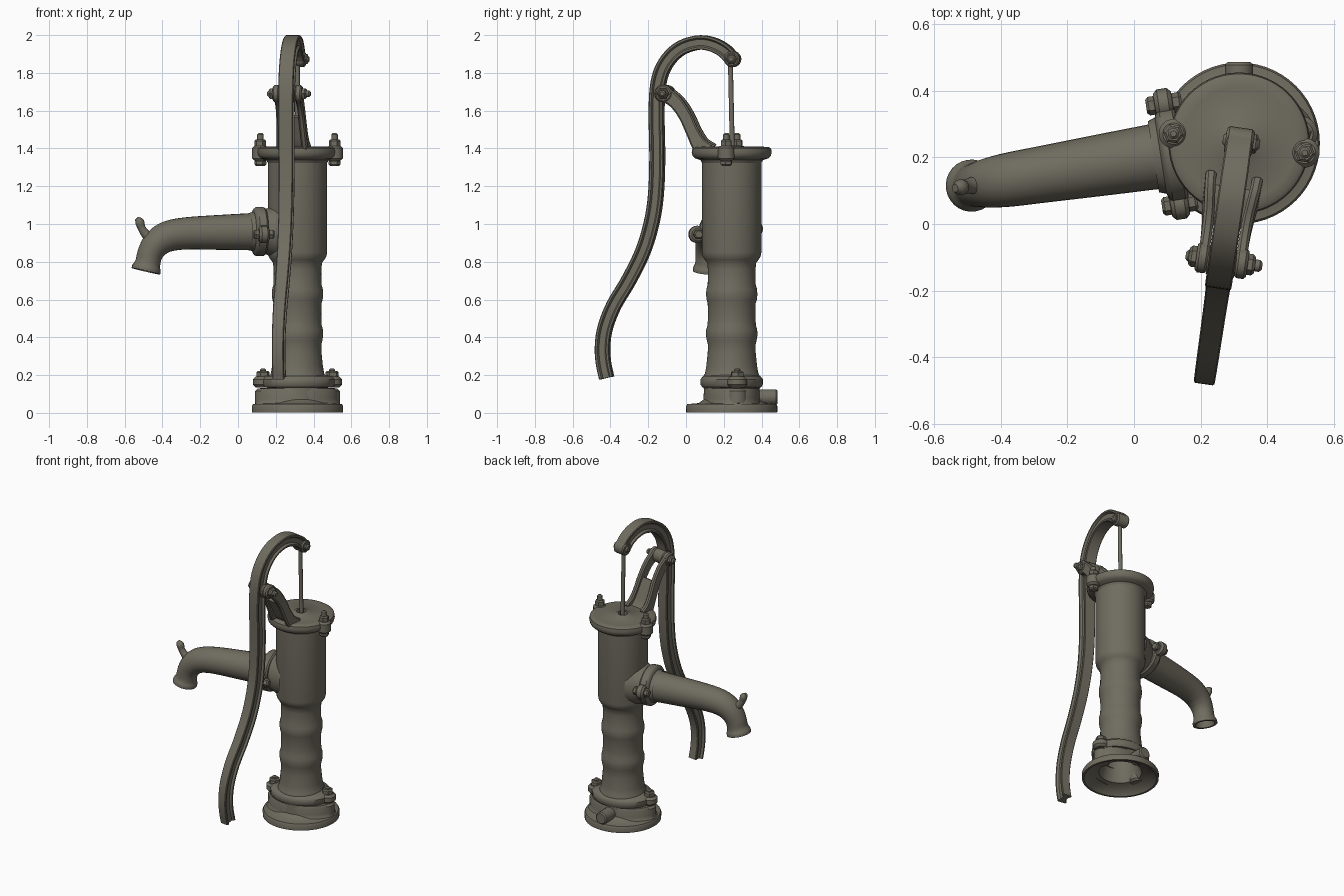
import bpy, bmesh, math
from mathutils import Vector, Matrix

if "Cube" in bpy.data.objects:
    bpy.data.objects.remove(bpy.data.objects["Cube"])

iron = bpy.data.materials.new("olive_grey_iron")
iron.diffuse_color = (0.16, 0.15, 0.115, 1)
iron.use_nodes = True
iron.node_tree.nodes["Principled BSDF"].inputs["Base Color"].default_value = iron.diffuse_color

# Frames: pump axis, handle frame (turned clockwise), spout frame (turned anticlockwise)
CX, CY = 0.315, 0.242
AXIS = Matrix.Translation((CX, CY, 0))
HANDLE = AXIS @ Matrix.Rotation(math.radians(-8.3), 4, 'Z') @ Matrix.Translation((0, -CY, 0))
SPOUT = AXIS @ Matrix.Rotation(math.radians(9), 4, 'Z')
X, Y = Vector((1, 0, 0)), Vector((0, 1, 0))


def loft(name, rings, M, cap=True):
    bm = bmesh.new()
    rows = [[bm.verts.new(M @ Vector(p)) for p in ring] for ring in rings]
    n = len(rows[0])
    for a, b in zip(rows, rows[1:]):
        for i in range(n):
            j = (i + 1) % n
            bm.faces.new((a[i], a[j], b[j], b[i]))
    if cap:
        bm.faces.new(rows[0])
        bm.faces.new(rows[-1])
    bmesh.ops.remove_doubles(bm, verts=bm.verts, dist=1e-5)
    bmesh.ops.recalc_face_normals(bm, faces=bm.faces)
    me = bpy.data.meshes.new(name)
    bm.to_mesh(me)
    bm.free()
    me.materials.append(iron)
    ob = bpy.data.objects.new(name, me)
    bpy.context.collection.objects.link(ob)
    return ob


def lathe(name, profile, M=AXIS, sy=1.0, seg=56):
    rings = [[(r * math.cos(k * math.tau / seg), r * sy * math.sin(k * math.tau / seg), z)
              for k in range(seg)] for r, z in profile]
    return loft(name, rings, M, cap=False)


def rod(name, a, b, r, M, seg=20, c=0.008):
    """Round (or hexagonal) bar from a to b with chamfered ends."""
    a, b = Vector(a), Vector(b)
    d = b - a
    h = d.length
    R = M @ Matrix.Translation(a) @ d.to_track_quat('Z', 'Y').to_matrix().to_4x4()
    prof = [(0, 0), (r - c, 0), (r, c), (r, h - c), (r - c, h), (0, h)]
    return lathe(name, prof, R, seg=seg)


def smooth_path(pts, steps=5):
    p = [Vector(q) for q in pts]
    p = [2 * p[0] - p[1]] + p + [2 * p[-1] - p[-2]]
    out = []
    for i in range(1, len(p) - 2):
        a, b, c, d = p[i - 1:i + 3]
        for s in range(steps):
            t = s / steps
            out.append(0.5 * (2 * b + (c - a) * t + (2 * a - 5 * b + 4 * c - d) * t * t
                              + (3 * b - a - 3 * c + d) * t ** 3))
    return out + [p[-2]]


def sweep_rings(pts, section, n):
    """Rings along a smooth path of (x, y, z, size); n is normal to the path's plane."""
    q = smooth_path(pts)
    rings = []
    for i, p in enumerate(q):
        t = (q[min(i + 1, len(q) - 1)] - q[max(i - 1, 0)]).to_3d().normalized()
        b = t.cross(n).normalized()
        rings.append([p.to_3d() + n * u + b * v for u, v in section(p[3])])
    return rings


def circle(r, seg=28):
    return [(r * math.cos(k * math.tau / seg), r * math.sin(k * math.tau / seg)) for k in range(seg)]


def bar(w, t, c=0.008):
    return [(w - c, -t), (w, c - t), (w, t - c), (w - c, t),
            (c - w, t), (-w, t - c), (-w, c - t), (c - w, -t)]


def i_beam(w):
    t, e, d = 0.038, 0.024, w - 0.013
    half = [(w - .004, -t), (w, -t + .004), (w, -e), (d, -e + .008), (d, e - .008), (w, e), (w, t - .004), (w - .004, t)]
    return half + [(-a, -b) for a, b in half]


# Hollow base plate, waisted skirt and rear drain boss
lathe("base_plate", [(0, 0.3), (0.1, 0.3), (0.11, 0.12), (0.135, 0.048), (0.2, 0.032), (0.228, 0.003),
                     (0.241, 0.003), (0.242, 0.035), (0.236, 0.046), (0.175, 0.052),
                     (0.15, 0.07), (0.145, 0.14)])
lathe("base_skirt", [(0.235, 0.04), (0.222, 0.055), (0.216, 0.075), (0.214, 0.115), (0.205, 0.13),
                     (0.15, 0.134)], SPOUT, sy=0.68)
lathe("base_collar", [(0.15, 0.132), (0.19, 0.136), (0.2, 0.15), (0.2, 0.178), (0.185, 0.194),
                      (0.13, 0.205)], SPOUT, sy=0.82)
rod("drain_boss", (0, 0.125, 0.083), (0, 0.243, 0.083), 0.042, AXIS)
for s, side in ((-1, "left"), (1, "right")):
    x = s * 0.185
    rod("base_lug_" + side, (x, 0, 0.135), (x, 0, 0.192), 0.053, SPOUT, c=0.014)
    rod("base_lower_lug_" + side, (x * .93, 0, 0.04), (x * .93, 0, 0.128), 0.055, SPOUT, c=0.012)
    rod("base_nut_" + side, (x, 0, 0.185), (x, 0, 0.222), 0.036, SPOUT, seg=6)
    rod("base_stud_" + side, (x, 0, 0.2), (x, 0, 0.236), 0.017, SPOUT, seg=12)

# Column with raised bands, then the wider cylinder
lathe("column", [(0.15, 0.13), (0.152, 0.19), (0.141, 0.21), (0.134, 0.25), (0.127, 0.32), (0.126, 0.36),
                 (0.132, 0.385), (0.136, 0.41), (0.135, 0.44), (0.128, 0.465), (0.126, 0.5),
                 (0.127, 0.58), (0.133, 0.6), (0.136, 0.625), (0.134, 0.655), (0.127, 0.68),
                 (0.126, 0.76), (0.13, 0.795), (0.142, 0.81), (0.153, 0.828), (0.157, 0.85),
                 (0.157, 1.35)])

# Top cover with rod hole, bolted at two lugs
lathe("top_cover", [(0.155, 1.32), (0.165, 1.338), (0.195, 1.348), (0.207, 1.36), (0.212, 1.38),
                    (0.208, 1.4), (0.196, 1.408), (0.17, 1.409), (0.05, 1.412), (0.045, 1.416),
                    (0.03, 1.416), (0.028, 1.36), (0, 1.36)])
for s, side in ((-1, "left"), (1, "right")):
    x, y = s * 0.199, CY
    rod("cover_lug_" + side, (x, y, 1.335), (x, y, 1.414), 0.044, HANDLE, c=0.012)
    rod("cover_bolt_head_" + side, (x, y, 1.308), (x, y, 1.34), 0.032, HANDLE, seg=6)
    rod("cover_nut_" + side, (x, y, 1.405), (x, y, 1.448), 0.031, HANDLE, seg=6)
    rod("cover_stud_" + side, (x, y, 1.43), (x, y, 1.482), 0.017, HANDLE, seg=12)

# Spout neck and bolted flange
def along(name, prof, sy=1.0):
    M = SPOUT @ Matrix.Translation((0, 0, 0.96)) @ Matrix.Rotation(math.radians(-90), 4, 'Y')
    return lathe(name, prof, M, sy=sy, seg=40)


along("spout_neck", [(0.145, 0.08), (0.138, 0.13), (0.122, 0.165), (0.118, 0.2)])
along("spout_flange", [(0.09, 0.172), (0.122, 0.175), (0.13, 0.184), (0.13, 0.222), (0.122, 0.232),
                       (0.105, 0.238), (0.098, 0.26)], sy=1.1)
for s, side in ((-1, "front"), (1, "back")):
    y, z = s * 0.152, 0.96 + s * 0.015
    rod("spout_lug_" + side, (-0.178, y, z), (-0.232, y, z), 0.046, SPOUT, c=0.012)
    rod("spout_nut_" + side, (-0.225, y, z), (-0.258, y, z), 0.028, SPOUT, seg=6)
    rod("spout_bolt_head_" + side, (-0.15, y, z), (-0.185, y, z), 0.028, SPOUT, seg=6)

# Tapered spout pipe bending down to a flared, hollow mouth
rings = sweep_rings([(-0.2, 0, 0.96, 0.1), (-0.4, 0, 0.956, 0.093), (-0.6, 0, 0.95, 0.085),
                     (-0.7, 0, 0.932, 0.081), (-0.757, 0, 0.895, 0.075), (-0.789, 0, 0.845, 0.068),
                     (-0.802, 0, 0.795, 0.067), (-0.809, 0, 0.767, 0.077), (-0.813, 0, 0.75, 0.078)],
                    circle, Y)


def shrink(ring, k):
    c = sum(ring, Vector()) / len(ring)
    return [c + (p - c) * k for p in ring]


rings += [shrink(rings[-1], 0.78), shrink(rings[-14], 0.78), shrink(rings[-20], 0.75)]
loft("spout_pipe", rings, SPOUT)
loft("bucket_hook", sweep_rings([(-0.765, 0, 0.905, 0.035), (-0.812, 0, 0.945, 0.025),
                                 (-0.836, 0, 0.98, 0.021), (-0.846, 0, 1.01, 0.024),
                                 (-0.862, 0, 1.03, 0.012)], lambda r: circle(r, 14), Y), SPOUT)

# Forked bracket carrying the handle pivot
for s, side in ((-1, "left"), (1, "right")):
    arm = [(s * 0.07, 0.115, 1.385, 0.05), (s * 0.067, 0.075, 1.425, 0.04), (s * 0.063, 0.04, 1.49, 0.034),
           (s * 0.059, 0.0, 1.575, 0.034), (s * 0.057, -0.05, 1.645, 0.036), (s * 0.057, -0.11, 1.69, 0.04)]
    loft("bracket_arm_" + side, sweep_rings(arm, lambda r: bar(0.016, r), X), HANDLE)
    rod("bracket_eye_" + side, (s * 0.041, -0.113, 1.69), (s * 0.078, -0.113, 1.69), 0.046, HANDLE)
    rod("pivot_nut_" + side, (s * 0.07, -0.113, 1.69), (s * 0.1, -0.113, 1.69), 0.032, HANDLE, seg=6)
loft("bracket_web", sweep_rings([(0, 0.12, 1.38, 0.066), (0, 0.075, 1.425, 0.063), (0, 0.04, 1.49, 0.06),
                                 (0, 0.0, 1.57, 0.055)], lambda w: bar(w, 0.014, 0.004), X), HANDLE)
rod("pivot_pin", (-0.11, -0.113, 1.69), (0.122, -0.113, 1.69), 0.018, HANDLE, seg=14)

# Curved handle with recessed sides
path = [(0.245, 1.875, .038), (0.2, 1.92, .039), (0.135, 1.952, .04), (0.06, 1.96, .04), (-0.035, 1.928, .04),
        (-0.108, 1.855, .04), (-0.148, 1.755, .04), (-0.16, 1.6, .039), (-0.156, 1.35, .038),
        (-0.164, 1.15, .037), (-0.188, 1.0, .036), (-0.235, 0.85, .035), (-0.31, 0.7, .034),
        (-0.388, 0.57, .033), (-0.435, 0.45, .032), (-0.449, 0.35, .031), (-0.444, 0.265, .031),
        (-0.427, 0.185, .031)]
loft("handle", sweep_rings([(0, y, z, w) for y, z, w in path], i_beam, X), HANDLE)
rod("handle_pivot_boss", (-0.043, -0.118, 1.69), (0.043, -0.118, 1.69), 0.048, HANDLE)

# Handle tip, cross pin and lift rod
rod("handle_tip", (-0.042, 0.247, 1.873), (0.042, 0.247, 1.873), 0.042, HANDLE)
rod("tip_pin", (-0.05, 0.247, 1.873), (0.062, 0.247, 1.873), 0.02, HANDLE, seg=14)
rod("tip_nut", (0.036, 0.247, 1.873), (0.054, 0.247, 1.873), 0.03, HANDLE, seg=6, c=0.005)
rod("lift_rod", (0, 0.246, 1.36), (0, 0.235, 1.86), 0.013, HANDLE, seg=14, c=0.003)

# Smooth shading with crisp edges
bpy.ops.object.select_all(action='SELECT')
bpy.context.view_layer.objects.active = bpy.context.scene.objects["handle"]
bpy.ops.object.shade_smooth_by_angle(angle=math.radians(40))
